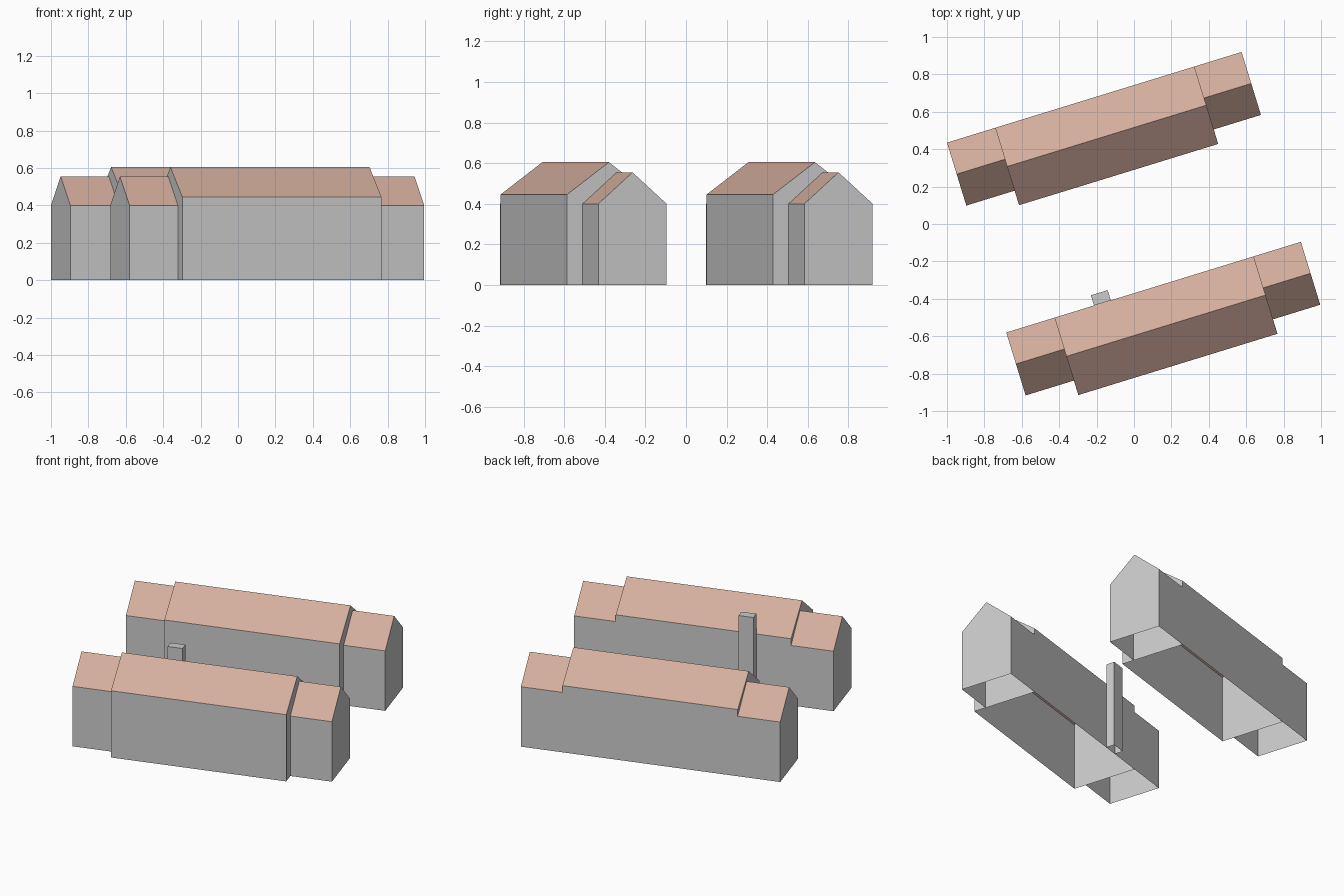
import bpy, math

if "Cube" in bpy.data.objects:
    bpy.data.objects.remove(bpy.data.objects["Cube"])

ANGLE = math.radians(17.1)

roof_mat = bpy.data.materials.new("roof_tile")
roof_mat.diffuse_color = (0.65, 0.42, 0.34, 1)
roof_mat.use_nodes = True
roof_mat.node_tree.nodes["Principled BSDF"].inputs["Base Color"].default_value = roof_mat.diffuse_color


def add_mesh(name, verts, faces, origin, mat=None):
    mesh = bpy.data.meshes.new(name)
    mesh.from_pydata(verts, [], faces)
    mesh.validate()
    obj = bpy.data.objects.new(name, mesh)
    obj.location = (origin[0], origin[1], 0)
    obj.rotation_euler.z = ANGLE
    if mat:
        mesh.materials.append(mat)
    bpy.context.collection.objects.link(obj)
    return obj


def gabled_block(name, origin, u0, u1, depth, eave, ridge):
    """Gabled shell with open bottom; back wall on local y = 0."""
    profile = [(-depth, 0), (-depth, eave), (-depth / 2, ridge), (0, eave), (0, 0)]
    verts = [(u, y, z) for u in (u0, u1) for y, z in profile]
    # two gable ends, front wall, back wall
    add_mesh(name + "_walls", verts,
             [(0, 1, 2, 3, 4), (9, 8, 7, 6, 5), (0, 5, 6, 1), (3, 8, 9, 4)], origin)
    # two roof slopes
    roof = [(u, y, z) for u in (u0, u1) for y, z in profile[1:4]]
    add_mesh(name + "_roof", roof, [(0, 3, 4, 1), (1, 4, 5, 2)], origin, roof_mat)


# Two matching long buildings, each with a lower wing at both ends
BACK, FRONT = (-1.0, 0.435), (-0.683, -0.58)
for label, origin in (("back_building", BACK), ("front_building", FRONT)):
    gabled_block(label + "_hall", origin, 0.27, 1.384, 0.433, 0.445, 0.605)
    gabled_block(label + "_left_wing", origin, 0.0, 0.27, 0.352, 0.40, 0.555)
    gabled_block(label + "_right_wing", origin, 1.384, 1.648, 0.352, 0.40, 0.555)

# Chimney against the rear wall of the front building, open at the base
h, d, a, b = 0.58, 0.057, 0.491, 0.585
plan = [(a, 0), (b, 0), (b, d), (a, d)]
add_mesh("chimney", [(x, y, z) for z in (0, h) for x, y in plan],
         [(4, 5, 6, 7)] + [(i, (i + 1) % 4, (i + 1) % 4 + 4, i + 4) for i in range(4)],
         FRONT)
